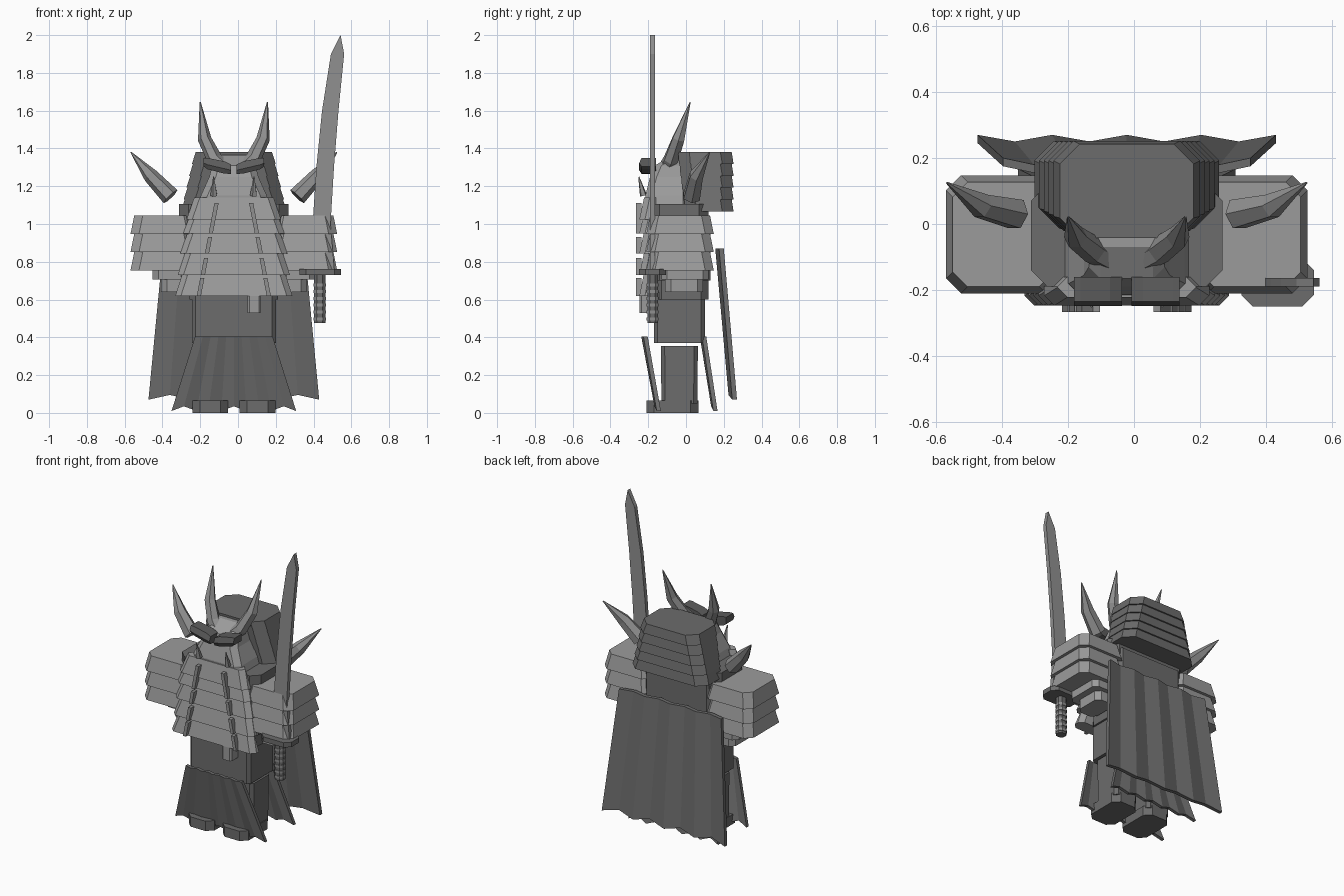
import bpy, bmesh, math
from mathutils import Vector

if "Cube" in bpy.data.objects:
    bpy.data.objects.remove(bpy.data.objects["Cube"])

CX = -0.022  # body centre line


def material(name, v):
    m = bpy.data.materials.new(name)
    m.diffuse_color = (v, v, v, 1)
    m.use_nodes = True
    m.node_tree.nodes["Principled BSDF"].inputs["Base Color"].default_value = m.diffuse_color
    return m


DARK = material("dark grey cloth", 0.15)
BROW = material("charcoal", 0.11)
ARMOR = material("armor grey", 0.33)
STEEL = material("horn and steel grey", 0.28)


def finish(name, bm, mat):
    bmesh.ops.recalc_face_normals(bm, faces=bm.faces)
    me = bpy.data.meshes.new(name)
    bm.to_mesh(me)
    bm.free()
    me.materials.append(mat)
    ob = bpy.data.objects.new(name, me)
    bpy.context.collection.objects.link(ob)
    return ob


def loft(name, rings, mat):
    """Skin a stack of equal-sized point rings and cap both ends."""
    bm = bmesh.new()
    rows = [[bm.verts.new(p) for p in r] for r in rings]
    n = len(rows[0])
    for a, b in zip(rows, rows[1:]):
        for i in range(n):
            j = (i + 1) % n
            bm.faces.new((a[i], a[j], b[j], b[i]))
    bm.faces.new(rows[0][::-1])
    bm.faces.new(rows[-1])
    return finish(name, bm, mat)


def octagon(x0, x1, y0, y1, z, c):
    return [(x0 + c, y0, z), (x1 - c, y0, z), (x1, y0 + c, z), (x1, y1 - c, z),
            (x1 - c, y1, z), (x0 + c, y1, z), (x0, y1 - c, z), (x0, y0 + c, z)]


def block(name, x0, x1, y0, y1, z0, z1, mat, c=0.02, taper=0.0):
    """Chamfered block whose top is narrower by taper on each side."""
    t = taper
    return loft(name, [octagon(x0, x1, y0, y1, z0, c),
                       octagon(x0 + t, x1 - t, y0 + t, y1 - t, z1, c)], mat)


def pair(name, x0, x1, *args, **kw):
    block("left_" + name, CX - x1, CX - x0, *args, **kw)
    block("right_" + name, CX + x0, CX + x1, *args, **kw)


def horn(name, pts, radii, side, mat, n=6):
    pts = [Vector((CX + side * p[0], p[1], p[2])) for p in pts]
    rings = []
    for i, p in enumerate(pts):
        d = (pts[min(i + 1, len(pts) - 1)] - pts[max(i - 1, 0)]).normalized()
        u = d.cross(Vector((0, 1, 0))).normalized()
        v = d.cross(u)
        rings.append([p + radii[i] * (math.cos(a) * u + math.sin(a) * v)
                      for a in (k * math.tau / n for k in range(n))])
    return loft(name, rings, mat)


def pleated(name, top, bottom, strips, amp, thick, mat):
    """Pleated cloth; top and bottom are (half width, y, z)."""
    bm = bmesh.new()
    layers = []
    for off in (0, thick):
        rows = []
        for (hw, y, z), drop in ((top, 0.0), (bottom, 0.025)):
            row = []
            for i in range(strips + 1):
                s = 2 * i / strips - 1
                k = i % 2
                row.append(bm.verts.new((CX + s * hw, y + off - amp * k,
                                         z + drop * k)))
            rows.append(row)
        layers.append(rows)
    (a, b), (c, d) = layers
    for i in range(strips):
        j = i + 1
        for q in ((a[i], a[j], b[j], b[i]), (c[i], d[i], d[j], c[j]),
                  (a[i], c[i], c[j], a[j]), (b[i], b[j], d[j], d[i])):
            bm.faces.new(q)
    for i in (0, strips):
        bm.faces.new((a[i], b[i], d[i], c[i]))
    return finish(name, bm, mat)


# feet, legs and hips
pair("foot", 0.03, 0.22, -0.21, 0.065, 0.0, 0.065, DARK, c=0.04)
pair("leg", 0.04, 0.215, -0.13, 0.06, 0.05, 0.355, DARK, taper=-0.003)
block("hips", CX - 0.222, CX + 0.222, -0.17, 0.10, 0.37, 0.64, DARK)

# torso and collar
block("waist", CX - 0.235, CX + 0.235, -0.17, 0.12, 0.6, 0.72, DARK, c=0.04)
block("torso", CX - 0.27, CX + 0.27, -0.19, 0.13, 0.7, 1.04, DARK, c=0.05)
block("collar", CX - 0.29, CX + 0.29, -0.19, 0.12, 1.0, 1.105, DARK, c=0.05)

# arms, hands and tiered shoulder guards
pair("forearm", 0.25, 0.43, -0.13, 0.12, 0.705, 0.78, ARMOR, c=0.03)
pair("hand", 0.25, 0.385, -0.11, 0.09, 0.64, 0.71, ARMOR, c=0.03)
for i, z in enumerate((0.755, 0.852, 0.948)):
    pair("shoulder_guard_%d" % i, 0.2, 0.547, -0.21, 0.147, z, z + 0.097,
         ARMOR, c=0.045, taper=0.02)

# flared breastplate slats with slanted cords
slats = ((0.62, 0.31, 0.07), (0.73, 0.297, 0.065), (0.845, 0.283, 0.06),
         (0.95, 0.268, 0.055), (1.025, 0.25, 0.06))
for i, (z, hw, h) in enumerate(slats):
    h += 0.055
    loft("breast_slat_%d" % i,
         [octagon(CX - hw, CX + hw, -0.247, -0.16, z, 0.03),
          octagon(CX - hw + 0.04, CX + hw - 0.04, -0.222, -0.16, z + h, 0.03)],
         ARMOR)
    for side in (-1, 1):
        def cord(zz):
            x = CX + side * (0.185 - 0.19 * (zz - 0.62))
            return [(x - 0.011, -0.266, zz), (x + 0.011, -0.266, zz),
                    (x + 0.011, -0.235, zz), (x - 0.011, -0.235, zz)]
        loft("cord_%d_%d" % (i, side), [cord(z), cord(z + h - 0.03)], STEEL)
block("belt_knot", 0.05, 0.12, -0.245, -0.16, 0.53, 0.63, ARMOR, c=0.01)

# pleated skirts and cape
pleated("front_skirt", (0.205, -0.225, 0.405), (0.33, -0.155, 0.01), 10, 0.012,
        0.022, DARK)
pleated("back_skirt", (0.205, 0.085, 0.405), (0.33, 0.145, 0.01), 10, 0.012,
        0.022, DARK)
pleated("cape", (0.375, 0.175, 0.87), (0.452, 0.245, 0.07), 8, 0.02, 0.025, DARK)

# tiered helmet
edges = (1.065, 1.13, 1.192, 1.255, 1.318, 1.38)
for i, (z0, z1) in enumerate(zip(edges, edges[1:])):
    hw = 0.28 - i * 0.0145
    loft("helmet_tier_%d" % i,
         [octagon(CX - hw, CX + hw, -0.005 - 0.008 * i, 0.252, z0, 0.06),
          octagon(CX - hw + 0.02, CX + hw - 0.02, -0.01 - 0.008 * i, 0.242,
                  z1, 0.06)], DARK)

# face mask, brows and tusks
loft("face_mask",
     [octagon(CX - w, CX + w, y, 0.02, z, 0.035) for w, y, z in
      ((0.20, -0.215, 1.06), (0.175, -0.215, 1.15), (0.13, -0.19, 1.25),
       (0.115, -0.165, 1.31), (0.115, -0.07, 1.365))], ARMOR)
for side in (-1, 1):
    def brow(x, z, h):
        x = CX + side * x
        return [(x, -0.235, z), (x, -0.248, z + h * 0.4), (x, -0.235, z + h),
                (x, -0.16, z + h), (x, -0.16, z)]
    loft("brow_%d" % side, [brow(0.015, 1.265, 0.05), brow(0.05, 1.267, 0.065),
                            brow(0.14, 1.29, 0.06), brow(0.16, 1.305, 0.045)],
         BROW)
    horn("tusk_%d" % side, [(0.105, -0.225, 1.15), (0.107, -0.25, 1.25)],
         [0.02, 0.003], side, STEEL, 5)
    # crest horns and shoulder horns
    horn("crest_horn_%d" % side,
         [(0.04, -0.11, 1.29), (0.10, -0.08, 1.34), (0.155, -0.04, 1.45),
          (0.178, 0.022, 1.645)], [0.04, 0.042, 0.036, 0.003], side, STEEL)
    horn("shoulder_horn_%d" % side,
         [(0.335, 0.03, 1.145), (0.44, 0.055, 1.255), (0.545, 0.125, 1.38)],
         [0.05, 0.04, 0.003], side, STEEL)

# sword: curved blade, guard, grip
left = ((0.395, 0.76), (0.395, 1.0), (0.415, 1.3), (0.445, 1.6), (0.492, 1.9))
right = ((0.51, 0.76), (0.49, 1.0), (0.508, 1.3), (0.532, 1.6), (0.562, 1.9))
outline = list(left) + [(0.543, 2.0)] + list(right[::-1])
loft("blade", [[(x, y, z) for x, z in outline] for y in (-0.19, -0.163)], STEEL)
block("sword_guard", 0.325, 0.545, -0.25, -0.105, 0.73, 0.762, DARK, c=0.035)
block("sword_grip", 0.402, 0.462, -0.205, -0.148, 0.475, 0.735, DARK, c=0.015)
for i in range(6):
    z = 0.49 + 0.036 * i
    block("grip_wrap_%d" % i, 0.399, 0.465, -0.208, -0.145, z, z + 0.016, STEEL,
          c=0.016)
